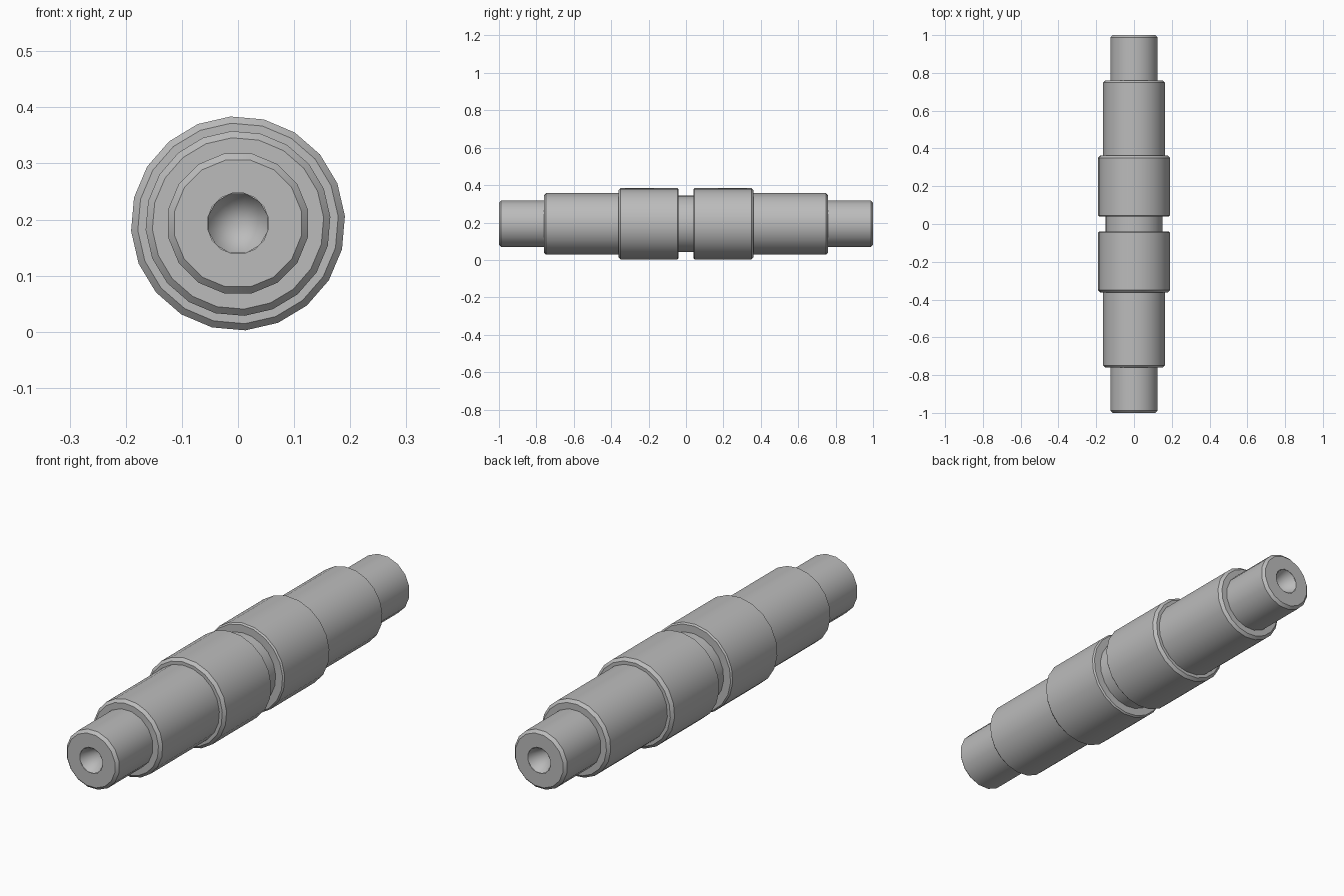
import bpy, bmesh, math

cube = bpy.data.objects.get("Cube")
if cube:
    bpy.data.objects.remove(cube, do_unlink=True)

AXIS_Z = 0.193

steel = bpy.data.materials.new("grey_steel")
steel.use_nodes = True
grey = (0.5, 0.5, 0.5, 1)
steel.diffuse_color = grey
steel.node_tree.nodes["Principled BSDF"].inputs["Base Color"].default_value = grey


def lathe(name, profile, sides, turn=0.0):
    """Spin (y, radius) points around the shaft axis; radius 0 closes to a tip."""
    bm = bmesh.new()
    rings = []
    for y, r in profile:
        if r == 0:
            rings.append([bm.verts.new((0, y, AXIS_Z))] * sides)
            continue
        angles = [turn + math.tau * i / sides for i in range(sides)]
        rings.append([bm.verts.new((r * math.cos(a), y, AXIS_Z + r * math.sin(a)))
                      for a in angles])
    for a, b in zip(rings, rings[1:]):
        for i in range(sides):
            j = (i + 1) % sides
            bm.faces.new(list(dict.fromkeys((a[i], a[j], b[j], b[i]))))
    bmesh.ops.recalc_face_normals(bm, faces=bm.faces)
    mesh = bpy.data.meshes.new(name)
    bm.to_mesh(mesh)
    bm.free()
    mesh.materials.append(steel)
    obj = bpy.data.objects.new(name, mesh)
    bpy.context.collection.objects.link(obj)
    return obj


def smooth(obj):
    bpy.ops.object.select_all(action="DESELECT")
    obj.select_set(True)
    bpy.context.view_layer.objects.active = obj
    bpy.ops.object.shade_smooth_by_angle(angle=math.radians(32))


TURN = math.radians(4)
parts = [lathe("centre_groove", [(-0.05, 0), (-0.05, 0.152), (0.05, 0.152), (0.05, 0)], 20, TURN)]

for side, s in (("front", -1), ("back", 1)):
    # Wide collar beside the groove
    parts.append(lathe(side + "_collar", [
        (s * 0.04, 0), (s * 0.04, 0.185), (s * 0.046, 0.191),
        (s * 0.35, 0.191), (s * 0.362, 0.179), (s * 0.362, 0)], 20, TURN))
    # Middle step of the shaft
    parts.append(lathe(side + "_step", [
        (s * 0.34, 0), (s * 0.34, 0.165), (s * 0.748, 0.165),
        (s * 0.76, 0.153), (s * 0.76, 0)], 20, TURN))
    # Narrow end with a conical centre hole
    parts.append(lathe(side + "_journal", [
        (s * 0.74, 0), (s * 0.74, 0.127), (s * 0.988, 0.127), (s, 0.115),
        (s, 0.055)], 16, math.pi / 16))
    parts.append(lathe(side + "_hole", [(s, 0.055), (s * 0.9, 0)], 12, math.pi / 12))

for part in parts:
    smooth(part)
    if part.name.endswith("_hole"):
        part.data.flip_normals()
